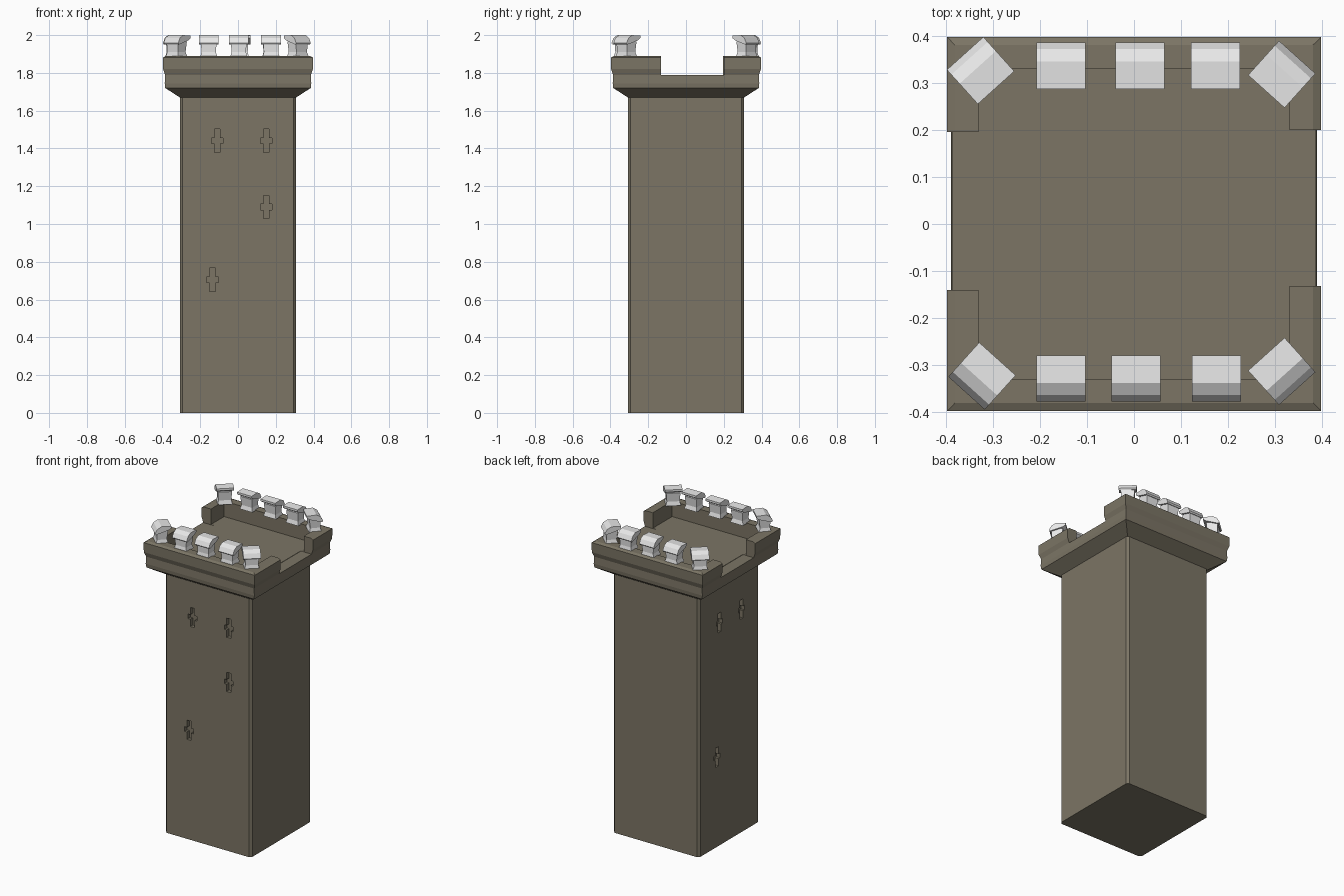
import bpy, bmesh, math
from mathutils import Matrix

if "Cube" in bpy.data.objects:
    bpy.data.objects.remove(bpy.data.objects["Cube"])


def material(name, rgb):
    m = bpy.data.materials.new(name)
    m.diffuse_color = (*rgb, 1)
    m.use_nodes = True
    m.node_tree.nodes["Principled BSDF"].inputs["Base Color"].default_value = m.diffuse_color
    return m


STONE = material("brown stone", (0.2, 0.178, 0.13))
PALE = material("pale stone", (0.8, 0.8, 0.8))


def make(name, bm, mat):
    bmesh.ops.recalc_face_normals(bm, faces=bm.faces[:])
    me = bpy.data.meshes.new(name)
    bm.to_mesh(me)
    bm.free()
    ob = bpy.data.objects.new(name, me)
    bpy.context.collection.objects.link(ob)
    me.materials.append(mat)
    return ob


def loft(bm, rings):
    """Skin a list of equal-length point rings and cap both ends."""
    vs = [[bm.verts.new(p) for p in r] for r in rings]
    n = len(vs[0])
    for a, b in zip(vs, vs[1:]):
        for i in range(n):
            bm.faces.new((a[i], a[(i + 1) % n], b[(i + 1) % n], b[i]))
    bm.faces.new(vs[0][::-1])
    bm.faces.new(vs[-1])


def square(h, z):
    return [(-h, -h, z), (h, -h, z), (h, h, z), (-h, h, z)]


def chamfered(h, c, z):
    k = h - c
    return [(-k, -h, z), (k, -h, z), (h, -k, z), (h, k, z),
            (k, h, z), (-k, h, z), (-h, k, z), (-h, -k, z)]


def cut(ob, cutter):
    mod = ob.modifiers.new("cut", 'BOOLEAN')
    mod.operation = 'DIFFERENCE'
    mod.solver = 'EXACT'
    mod.object = cutter
    cutter.hide_render = True
    bpy.context.view_layer.objects.active = ob
    bpy.ops.object.modifier_apply(modifier=mod.name)
    bpy.data.objects.remove(cutter)


# Shaft with chamfered corners
bm = bmesh.new()
loft(bm, [chamfered(0.308, 0.014, 0), chamfered(0.308, 0.014, 1.69)])
shaft = make("tower_shaft", bm, STONE)

# Cross-shaped arrow slits sunk into the front and left walls
A, B, H = 0.015, 0.031, 0.062
CROSS = [(-A, -H), (A, -H), (A, -A), (B, -A), (B, A), (A, A),
         (A, H), (-A, H), (-A, A), (-B, A), (-B, -A), (-A, -A)]
front = [(-0.11, 1.44), (0.15, 1.44), (0.15, 1.09), (-0.135, 0.705)]
left = [(0.10, 1.44), (-0.125, 1.44), (0.125, 0.58)]
bm = bmesh.new()
for x, z in front:
    loft(bm, [[(x + u, d, z + v) for u, v in CROSS] for d in (-0.4, -0.283)])
for y, z in left:
    loft(bm, [[(d, y + u, z + v) for u, v in CROSS] for d in (-0.4, -0.283)])
cut(shaft, make("slit_cutter", bm, STONE))

# Flared platform with moulded rim, parapet and sunken floor
bm = bmesh.new()
RIM = [(0.308, 1.67), (0.385, 1.72), (0.388, 1.745), (0.386, 1.79), (0.396, 1.82),
       (0.397, 1.882), (0.38, 1.89), (0.33, 1.89), (0.33, 1.79)]
loft(bm, [square(h, z) for h, z in RIM])
platform = make("parapet_platform", bm, STONE)

# Openings in the left and right parapets
bm = bmesh.new()
for x0, x1, y0, y1 in ((-0.5, -0.31, -0.14, 0.195), (0.31, 0.5, -0.132, 0.2)):
    loft(bm, [[(x0, y0, z), (x1, y0, z), (x1, y1, z), (x0, y1, z)] for z in (1.788, 2.1)])
cut(platform, make("gap_cutter", bm, STONE))

# Merlons: flared stem below a sloping cap, local +y faces outwards
CAP = [(-0.048, 1.997), (0.01, 2.0), (0.036, 1.985), (0.05, 1.958),
       (0.044, 1.95), (0.02, 1.957), (-0.03, 1.972), (-0.048, 1.984)]
STEM = [(0.045, -0.032, 0.042, 1.885), (0.038, -0.024, 0.036, 1.91), (0.042, -0.03, 0.038, 1.966)]


def merlon(name, x, y, degrees):
    bm = bmesh.new()
    loft(bm, [[(w, d * s, z) for d, z in CAP] for w, s in
              ((-0.052, 1), (0.052, 1))])
    loft(bm, [[(-w, d0, z), (w, d0, z), (w, d1, z), (-w, d1, z)] for w, d0, d1, z in STEM])
    ob = make(name, bm, PALE)
    ob.data.transform(Matrix.Translation((x, y, 0)) @ Matrix.Rotation(math.radians(degrees), 4, 'Z'))


for i, (x, y, a) in enumerate([(-0.325, 0.325, 42), (-0.155, 0.335, 0), (0.013, 0.335, 0),
                               (0.173, 0.335, 0), (0.313, 0.317, -42)]):
    merlon(f"back_merlon_{i + 1}", x, y, a)
for i, (x, y, a) in enumerate([(-0.322, -0.322, 138), (-0.155, -0.327, 180), (0.004, -0.327, 180),
                               (0.175, -0.327, 180), (0.313, -0.312, 222)]):
    merlon(f"front_merlon_{i + 1}", x, y, a)
